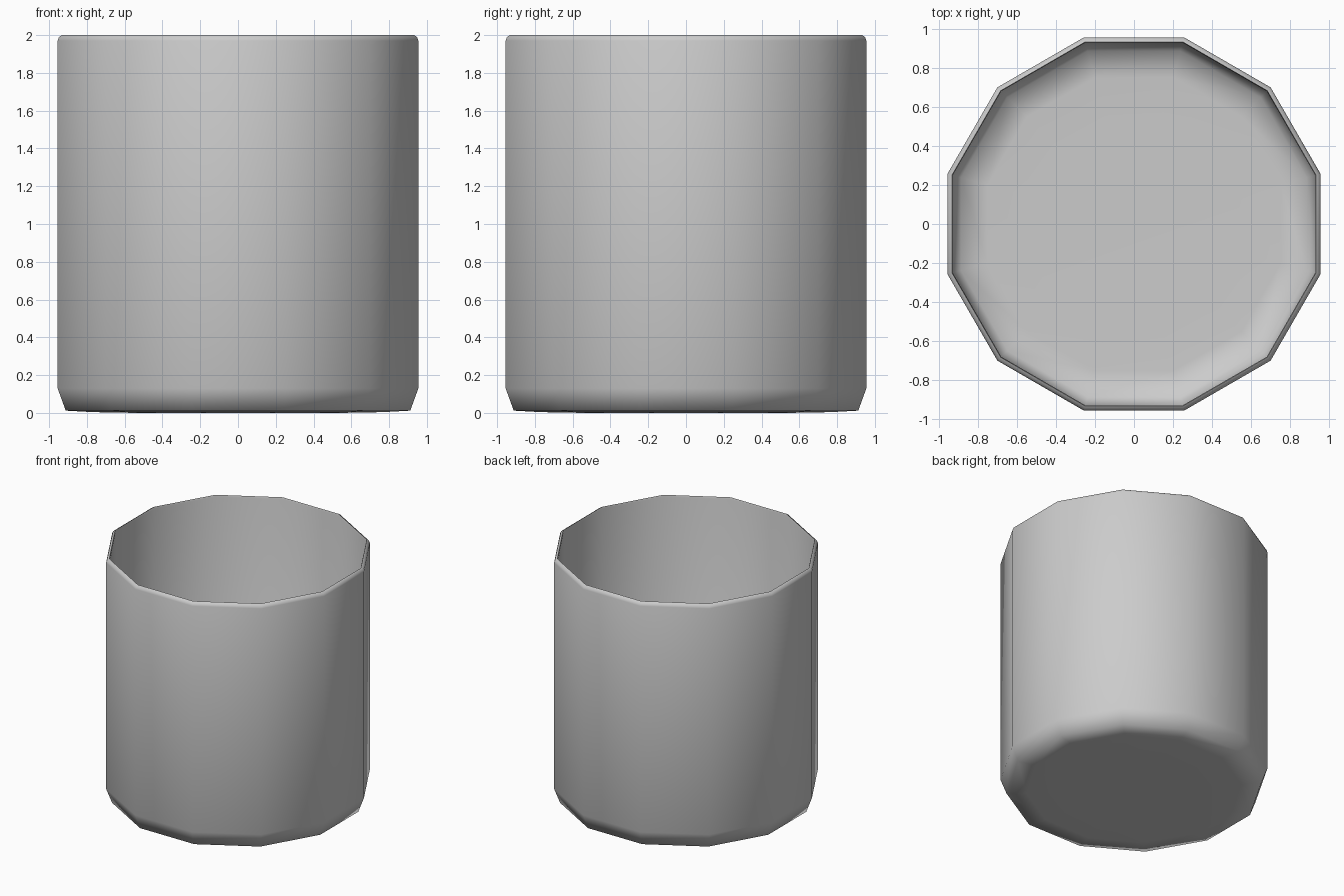
import bpy, bmesh, math

if "Cube" in bpy.data.objects:
    bpy.data.objects.remove(bpy.data.objects["Cube"])

SIDES = 12
APOTHEM = math.cos(math.pi / SIDES)

# Half profile (flat-to-centre distance, height): underside, outer wall, rim, inner wall, floor
profile = [
    (0.54, 0.0), (0.77, 0.004), (0.912, 0.012), (0.955, 0.13),
    (0.955, 1.97), (0.948, 1.99), (0.932, 2.0),
    (0.928, 1.985), (0.928, 0.135), (0.885, 0.042), (0.75, 0.034), (0.54, 0.03),
]

bm = bmesh.new()
rings = []
for dist, z in profile:
    r = dist / APOTHEM
    ring = []
    for i in range(SIDES):
        a = 2 * math.pi * (i + 0.5) / SIDES
        ring.append(bm.verts.new((r * math.cos(a), r * math.sin(a), z)))
    rings.append(ring)

# Walls between neighbouring rings
for low, high in zip(rings, rings[1:]):
    for i in range(SIDES):
        j = (i + 1) % SIDES
        bm.faces.new((low[i], low[j], high[j], high[i]))

# Underside and inner floor
bm.faces.new(list(reversed(rings[0])))
bm.faces.new(rings[-1])
bmesh.ops.recalc_face_normals(bm, faces=bm.faces)

mesh = bpy.data.meshes.new("cup")
bm.to_mesh(mesh)
bm.free()
cup = bpy.data.objects.new("cup", mesh)
bpy.context.collection.objects.link(cup)

# Smooth sides, crisp inner rim edge
bpy.context.view_layer.objects.active = cup
cup.select_set(True)
bpy.ops.object.shade_smooth_by_angle(angle=math.radians(75))
